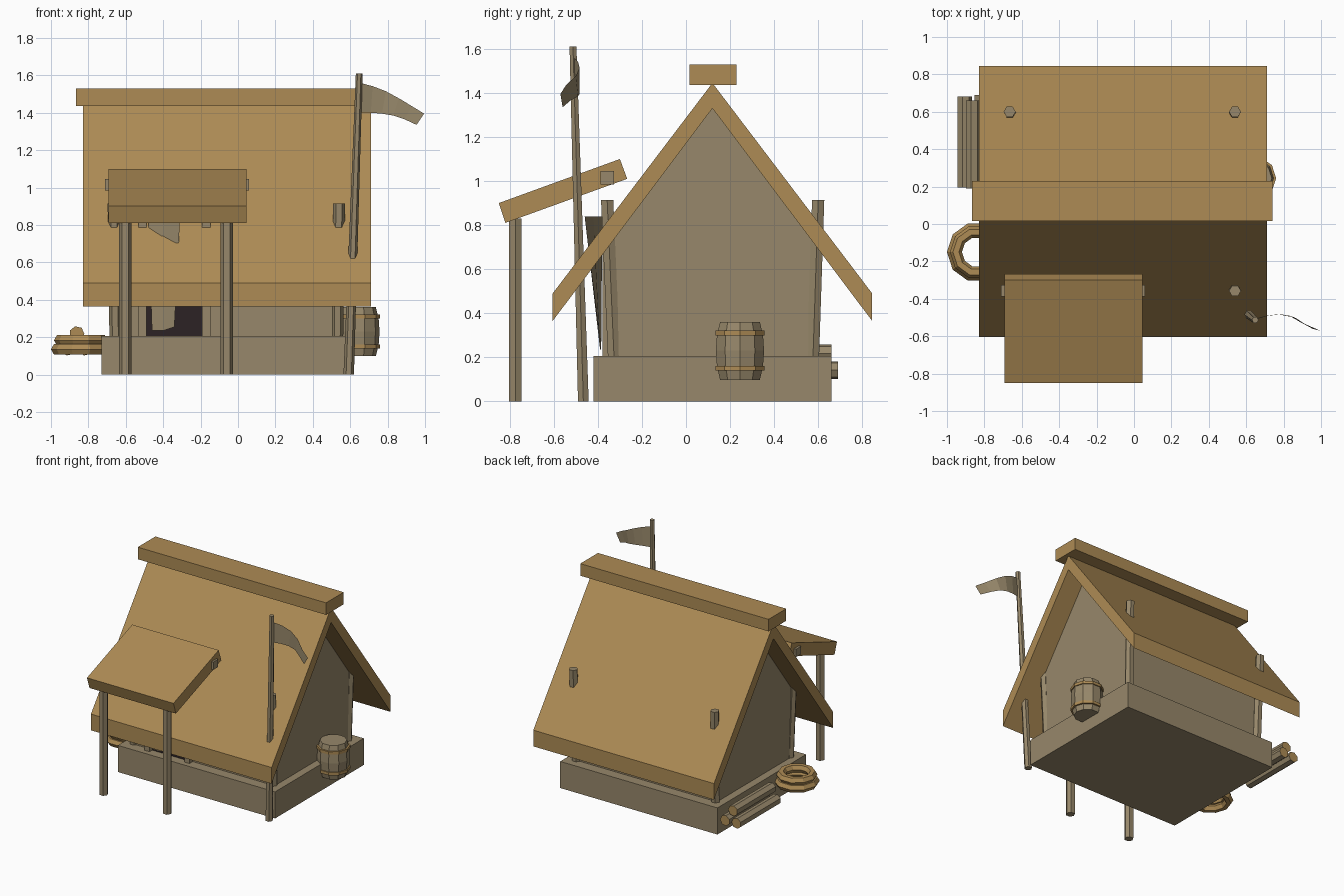
import bpy, bmesh, math
from mathutils import Vector

if "Cube" in bpy.data.objects:
    bpy.data.objects.remove(bpy.data.objects["Cube"])


def material(name, col):
    m = bpy.data.materials.new(name)
    m.diffuse_color = (*col, 1)
    m.use_nodes = True
    m.node_tree.nodes["Principled BSDF"].inputs["Base Color"].default_value = m.diffuse_color
    return m


WOOD = material("weathered wood", (0.31, 0.245, 0.145))
THATCH = material("straw thatch", (0.42, 0.26, 0.09))
DARK = material("dark doorway", (0.025, 0.016, 0.018))


def mesh(name, verts, faces, mat, solid=True):
    me = bpy.data.meshes.new(name)
    me.from_pydata([tuple(v) for v in verts], [], faces)
    ob = bpy.data.objects.new(name, me)
    bpy.context.collection.objects.link(ob)
    me.materials.append(mat)
    if solid:
        bm = bmesh.new()
        bm.from_mesh(me)
        bmesh.ops.recalc_face_normals(bm, faces=bm.faces)
        bm.to_mesh(me)
        bm.free()
    return ob


def prism(name, profile, x0, x1, mat):
    """Extrude a (y, z) profile along x."""
    n = len(profile)
    v = [(x, y, z) for x in (x0, x1) for y, z in profile]
    f = [tuple(range(n)), tuple(range(n, 2 * n))]
    f += [(i, (i + 1) % n, n + (i + 1) % n, n + i) for i in range(n)]
    return mesh(name, v, f, mat)


def box(name, x0, x1, y0, y1, z0, z1, mat):
    return prism(name, [(y0, z0), (y1, z0), (y1, z1), (y0, z1)], x0, x1, mat)


def loft(name, rings, mat, sides=6, axis="z"):
    """Rings of (centre, radius) joined into a capped tube."""
    v, f = [], []
    for c, r in rings:
        for i in range(sides):
            a = 2 * math.pi * i / sides
            p, q = r * math.cos(a), r * math.sin(a)
            v.append(Vector(c) + Vector((p, q, 0) if axis == "z" else (p, 0, q)))
    for k in range(len(rings) - 1):
        for i in range(sides):
            j = (i + 1) % sides
            f.append((k * sides + i, k * sides + j, (k + 1) * sides + j, (k + 1) * sides + i))
    f.append(tuple(range(sides)))
    f.append(tuple(range((len(rings) - 1) * sides, len(rings) * sides)))
    return mesh(name, v, f, mat)


def sheet(name, top, bottom, mat):
    n = len(top)
    return mesh(name, top + bottom, [(n + i, n + i + 1, i + 1, i) for i in range(n - 1)], mat, False)


# Base and walls
box("base", -0.73, 0.61, -0.42, 0.66, 0, 0.205, WOOD)
box("walls", -0.67, 0.55, -0.34, 0.58, 0.2, 0.72, WOOD)
prism("gable", [(-0.34, 0.72), (0.58, 0.72), (0.12, 1.34)], -0.67, 0.55, WOOD)

# Thatched roof and ridge cap
prism("roof", [(-0.605, 0.365), (-0.605, 0.49), (0.12, 1.445), (0.845, 0.49),
               (0.845, 0.365), (0.12, 1.33)], -0.83, 0.71, THATCH)
box("ridge_cap", -0.865, 0.74, 0.015, 0.23, 1.437, 1.53, THATCH)

# Leaning corner posts that poke through the roof
for x, s in ((-0.665, -1), (0.54, 1)):
    loft("front_corner_post", [((x - 0.01 * s, -0.325, 0.16), 0.032), ((x, -0.358, 0.915), 0.032)], WOOD)
    loft("back_corner_post", [((x - 0.01 * s, 0.575, 0.16), 0.032), ((x, 0.6, 0.915), 0.032)], WOOD)

# Doorway with frame, hanging cloth and wall planks
box("doorway", -0.49, -0.19, -0.347, -0.339, 0.205, 0.7, DARK)
for x in (-0.51, -0.17):
    box("door_post", x - 0.022, x + 0.022, -0.38, -0.335, 0.2, 0.83, WOOD)
box("door_lintel", -0.54, -0.14, -0.375, -0.335, 0.66, 0.72, WOOD)
sheet("door_cloth", [(-0.48, -0.38, 0.84), (-0.4, -0.42, 0.84), (-0.31, -0.46, 0.84)],
      [(-0.46, -0.385, 0.235), (-0.4, -0.39, 0.235), (-0.34, -0.385, 0.255)], WOOD)
sheet("wall_patch", [(0.19, -0.348, 0.42), (0.33, -0.348, 0.43)],
      [(0.225, -0.348, 0.235), (0.31, -0.348, 0.245)], WOOD)

# Awning with cross beam and two legs
prism("awning", [(-0.82, 0.81), (-0.85, 0.9), (-0.3, 1.1), (-0.267, 1.01)], -0.692, 0.045, THATCH)
box("awning_beam", -0.71, 0.06, -0.387, -0.327, 0.985, 1.045, WOOD)
for x in (-0.603, -0.06):
    loft("awning_leg", [((x, -0.775, 0), 0.033), ((x, -0.775, 0.83), 0.033)], WOOD)

# Flag pole and waving flag
loft("flag_pole", [((0.592, -0.466, 0), 0.028), ((0.648, -0.513, 1.61), 0.018)], WOOD)
sheet("flag",
      [(0.65, -0.51, 1.56), (0.72, -0.49, 1.542), (0.79, -0.483, 1.515), (0.86, -0.5, 1.477),
       (0.93, -0.545, 1.435), (0.995, -0.57, 1.395)],
      [(0.65, -0.505, 1.4), (0.71, -0.49, 1.4), (0.77, -0.483, 1.395), (0.83, -0.49, 1.385),
       (0.89, -0.525, 1.365), (0.955, -0.56, 1.335)], WOOD)

# Barrel with two hoops
bx, by = 0.642, 0.245
loft("barrel", [((bx, by, 0.098), 0.095), ((bx, by, 0.16), 0.11), ((bx, by, 0.23), 0.115),
                ((bx, by, 0.3), 0.11), ((bx, by, 0.36), 0.095)], WOOD, 10)
for z in (0.15, 0.31):
    loft("barrel_hoop", [((bx, by, z - 0.011), 0.118), ((bx, by, z + 0.011), 0.118)], THATCH, 10)

# Rope coil: two stacked rings
for z, r in ((0.135, 0.128), (0.183, 0.112)):
    bpy.ops.mesh.primitive_torus_add(major_segments=10, minor_segments=6, major_radius=r,
                                     minor_radius=0.032, location=(-0.84, -0.15, z))
    bpy.context.object.name = "rope_coil"
    bpy.context.object.data.materials.append(THATCH)

# Log pile with pale cut ends
for x, z, y0, y1 in ((-0.907, 0.142, 0.195, 0.682), (-0.815, 0.142, 0.2, 0.69), (-0.862, 0.218, 0.19, 0.66)):
    log = loft("log", [((x, y0, z), 0.041), ((x, y1, z), 0.041)], WOOD, 7, "y")
    log.data.materials.append(THATCH)
    for p in log.data.polygons:
        p.material_index = int(abs(p.normal.y) > 0.9)
